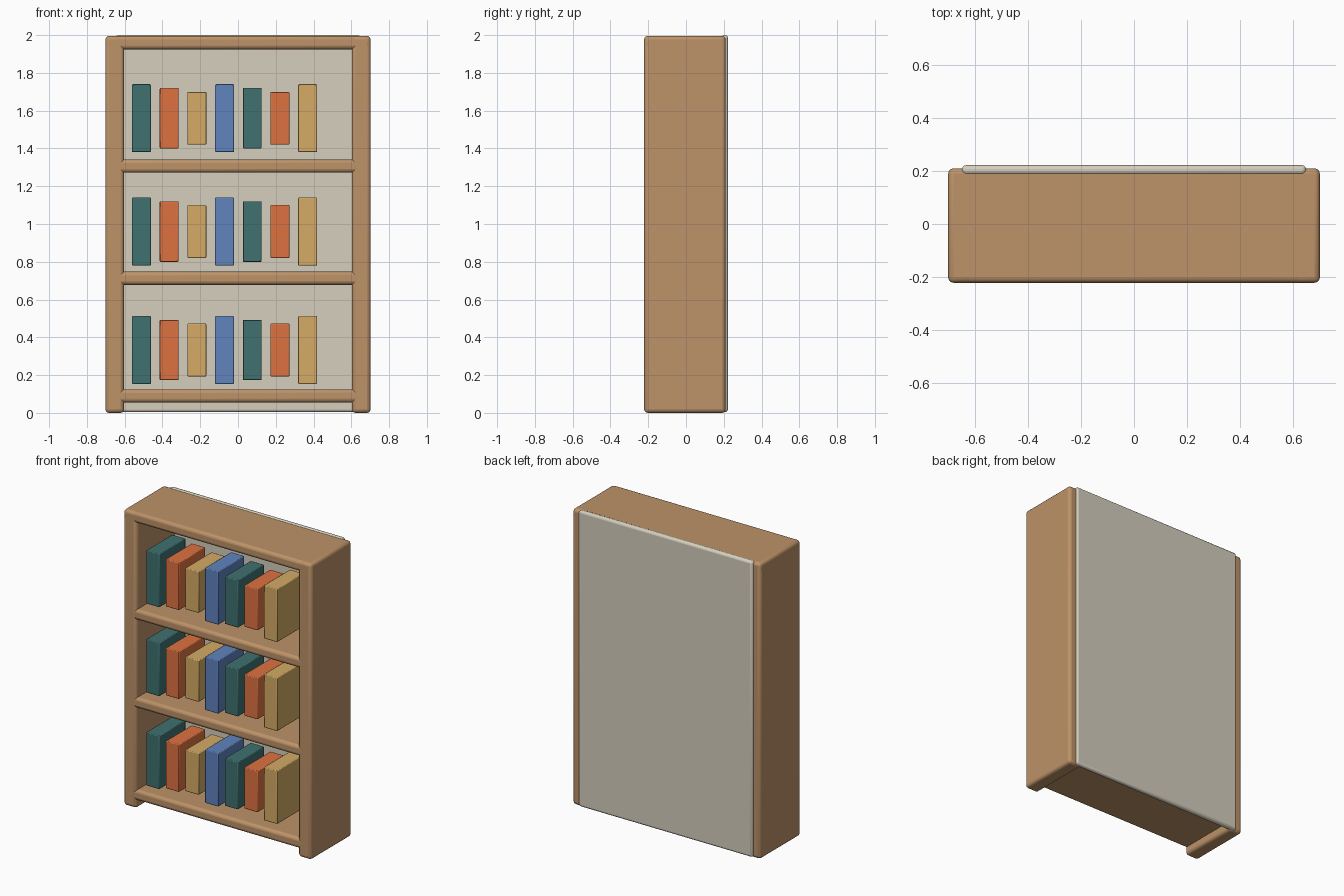
import bpy

if "Cube" in bpy.data.objects:
    bpy.data.objects.remove(bpy.data.objects["Cube"])


def material(name, rgb):
    m = bpy.data.materials.new(name)
    m.diffuse_color = (*rgb, 1)
    m.use_nodes = True
    m.node_tree.nodes["Principled BSDF"].inputs["Base Color"].default_value = m.diffuse_color
    return m


wood = material("wood", (0.51, 0.29, 0.14))
cream = material("cream", (0.67, 0.62, 0.51))
covers = [material("teal", (0.05, 0.165, 0.16)),
          material("orange", (0.73, 0.17, 0.053)),
          material("ochre", (0.66, 0.41, 0.13)),
          material("blue", (0.115, 0.227, 0.515))]


def box(name, lo, hi, mat, bevel, segments):
    """Bevelled box spanning two opposite corners."""
    centre = [(a + b) / 2 for a, b in zip(lo, hi)]
    bpy.ops.mesh.primitive_cube_add(size=1, location=centre)
    ob = bpy.context.object
    ob.name = name
    ob.scale = [b - a for a, b in zip(lo, hi)]
    bpy.ops.object.transform_apply(location=False, rotation=False, scale=True)
    ob.data.materials.append(mat)
    mod = ob.modifiers.new("bevel", "BEVEL")
    mod.width = bevel
    mod.segments = segments
    bpy.ops.object.shade_smooth_by_angle()
    return ob


FRONT, BACK = -0.222, 0.21

# Side boards, reaching the floor as feet
for side, x0 in (("left", -0.702), ("right", 0.603)):
    box(side + "_side", (x0, FRONT, 0), (x0 + 0.099, BACK, 1.996), wood, 0.02, 3)

# Full-width top board
box("top_board", (-0.702, FRONT, 1.925), (0.702, BACK, 1.996), wood, 0.02, 3)

# Shelves, let into the sides
for i, z in enumerate((0.09, 0.713, 1.307)):
    box(f"shelf_{i + 1}", (-0.64, FRONT, z - 0.035), (0.64, BACK, z + 0.035),
        wood, 0.02, 3)

# Back panel
box("back_panel", (-0.65, 0.186, 0.004), (0.65, 0.222, 2.0), cream, 0.015, 3)

# Three rows of books with repeating heights and colours
for row, zc in enumerate((0.333, 0.96, 1.56)):
    for i in range(7):
        x = -0.511 + 0.1466 * i
        h = (0.36, 0.32, 0.28)[i % 3] / 2
        box(f"book_{row + 1}_{i + 1}", (x - 0.05, -0.18, zc - h),
            (x + 0.05, 0.10, zc + h), covers[i % 4], 0.005, 2)
